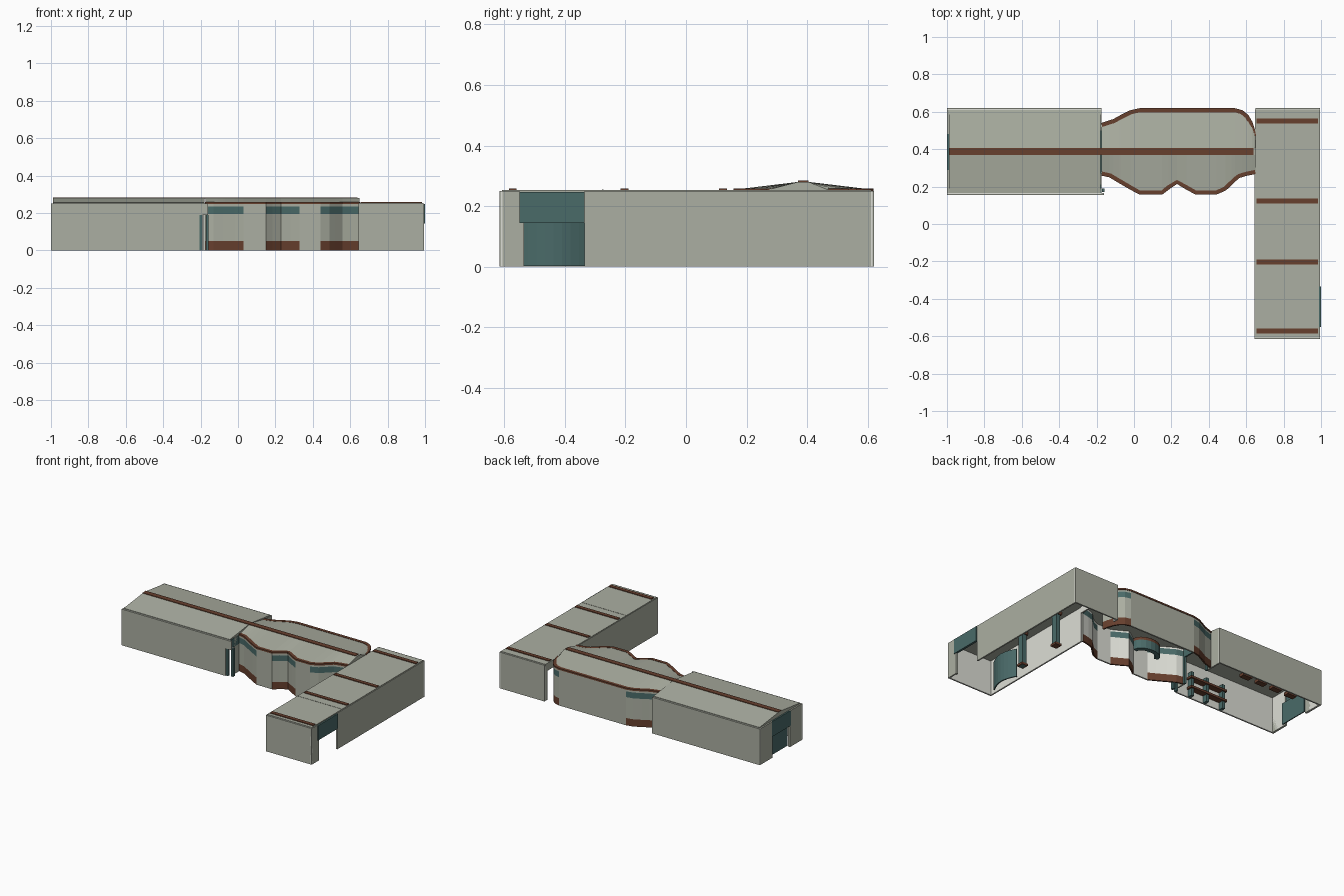
import bpy, bmesh, math

if "Cube" in bpy.data.objects:
    bpy.data.objects.remove(bpy.data.objects["Cube"])

COLORS = {
    "stone_grey": (0.41, 0.43, 0.36), "rust_brown": (0.135, 0.05, 0.027),
    "glass_teal": (0.068, 0.145, 0.14), "pale_lining": (0.72, 0.73, 0.67),
}
M = {}
for n, c in COLORS.items():
    M[n] = bpy.data.materials.new(n)
    M[n].diffuse_color = (*c, 1)
GREY, BROWN, TEAL, PALE = M.values()


def finish(name, bm, mats):
    bmesh.ops.recalc_face_normals(bm, faces=bm.faces)
    me = bpy.data.meshes.new(name)
    bm.to_mesh(me)
    bm.free()
    for m in mats:
        me.materials.append(m)
    ob = bpy.data.objects.new(name, me)
    bpy.context.collection.objects.link(ob)
    return ob


def box(name, x0, x1, y0, y1, z0, z1, mat):
    bm = bmesh.new()
    bmesh.ops.create_cube(bm, size=1)
    for v in bm.verts:
        v.co = ((x0 + x1) / 2 + v.co.x * (x1 - x0),
                (y0 + y1) / 2 + v.co.y * (y1 - y0),
                (z0 + z1) / 2 + v.co.z * (z1 - z0))
    return finish(name, bm, [mat])


T = 0.01  # wall thickness


def wall_x(name, x0, x1, y, inward, z0=0.0, z1=0.25):
    """Wall along x: grey outside, pale lining inside."""
    a, b, c = y, y + inward * T / 2, y + inward * T
    box(name, x0, x1, min(a, b), max(a, b), z0, z1, GREY)
    box(name + "_lining", x0, x1, min(b, c), max(b, c), z0, z1, PALE)


def wall_y(name, y0, y1, x, inward, z0=0.0, z1=0.25):
    """Wall along y: grey outside, pale lining inside."""
    a, b, c = x, x + inward * T / 2, x + inward * T
    box(name, min(a, b), max(a, b), y0, y1, z0, z1, GREY)
    box(name + "_lining", min(b, c), max(b, c), y0, y1, z0, z1, PALE)


def offset(path, d):
    """Shift a polyline sideways by d (positive is to its left)."""
    out = []
    for i, p in enumerate(path):
        a, b = path[max(i - 1, 0)], path[min(i + 1, len(path) - 1)]
        dx, dy = b[0] - a[0], b[1] - a[1]
        l = math.hypot(dx, dy)
        out.append((p[0] - dy / l * d, p[1] + dx / l * d))
    return out


def ribbon(name, path, d, levels, mats, rule):
    """Upright strip of thickness d; rule(segment, level) picks the colour."""
    bm = bmesh.new()
    sides = [[[bm.verts.new((x, y, z)) for z in levels] for x, y in p]
             for p in (path, offset(path, d))]
    n, m = len(path), len(levels)
    for i in range(n - 1):
        for s in sides:
            for k in range(m - 1):
                f = bm.faces.new((s[i][k], s[i + 1][k], s[i + 1][k + 1], s[i][k + 1]))
                f.material_index = rule(i, k)
        for k in (0, m - 1):
            f = bm.faces.new((sides[0][i][k], sides[0][i + 1][k],
                              sides[1][i + 1][k], sides[1][i][k]))
            f.material_index = rule(i, min(k, m - 2))
    for i in (0, n - 1):
        for k in range(m - 1):
            bm.faces.new((sides[0][i][k], sides[1][i][k],
                          sides[1][i][k + 1], sides[0][i][k + 1]))
    return finish(name, bm, mats)


# --- west hall ---
wall_x("hall_front_wall", -1, -0.205, 0.155, 1)
wall_x("hall_front_lintel", -0.205, -0.16, 0.155, 1, 0.19)
wall_x("hall_back_wall", -1, -0.175, 0.62, -1)
for i, (a, b) in enumerate(((0.165, 0.28), (0.49, 0.61))):
    wall_y(f"hall_west_wall_{i}", a, b, -0.995, 1)
    box(f"hall_corner_{i}", -1, -0.985, a - 0.01, b + 0.01, 0.0, 0.25, GREY)
box("hall_door_header", -1, -0.99, 0.28, 0.49, 0.145, 0.25, TEAL)
box("hall_door", -0.975, -0.968, 0.28, 0.49, 0, 0.15, TEAL)
wall_y("hall_east_wall_back", 0.5, 0.61, -0.175, -1)
wall_y("hall_east_wall_front", 0.21, 0.27, -0.175, -1)
box("hall_east_header", -0.185, -0.175, 0.165, 0.5, 0.19, 0.25, TEAL)
for i, (x, y) in enumerate(((-0.205, 0.16), (-0.172, 0.17), (-0.185, 0.265), (-0.185, 0.485))):
    box(f"hall_side_door_frame_{i}", x, x + 0.015, y, y + 0.02, 0, 0.19, TEAL)


def gable(name, rows, mat):
    """Roof sheet; each row is x, south y, north y, with a flat ridge."""
    bm = bmesh.new()
    grid = []
    for x, s, n in rows:
        top = [(s, 0.255), (0.37, 0.28), (0.405, 0.28), (n, 0.255)]
        grid.append([bm.verts.new((x, y, z)) for y, z in top + [(n, 0.247), (s, 0.247)]])
    for a, b in zip(grid, grid[1:]):
        for k in range(6):
            bm.faces.new((a[k], b[k], b[(k + 1) % 6], a[(k + 1) % 6]))
    for r in (grid[0], grid[-1]):
        bm.faces.new(r)
    return finish(name, bm, [mat])


gable("hall_roof", [(-0.99, 0.165, 0.61), (-0.178, 0.165, 0.61)], GREY)
box("ridge_stripe", -0.99, 0.64, 0.37, 0.405, 0.278, 0.284, BROWN)

# hall furniture: shelving on the front wall and benches at the back
for z in (0.05, 0.12):
    box("shelf_board", -0.58, -0.29, 0.166, 0.21, z, z + 0.015, BROWN)
for x in (-0.57, -0.44, -0.32):
    box("shelf_post", x, x + 0.02, 0.167, 0.2, 0, 0.17, TEAL)
for i in range(4):
    box("hall_bench", -0.85 + i * 0.12, -0.78 + i * 0.12, 0.52, 0.56, 0.03, 0.05, BROWN)

# --- wavy middle section ---
SOUTH = [(-0.175, 0.262), (-0.13, 0.252), (-0.08, 0.222), (-0.02, 0.187), (0.03, 0.16),
         (0.15, 0.16), (0.185, 0.187), (0.23, 0.217), (0.28, 0.187), (0.33, 0.16),
         (0.44, 0.16), (0.49, 0.182), (0.52, 0.21), (0.56, 0.248), (0.60, 0.26), (0.65, 0.27)]
NORTH = [(0.65, 0.47), (0.643, 0.505), (0.63, 0.545), (0.61, 0.58), (0.58, 0.605),
         (0.54, 0.616), (0.03, 0.616), (-0.02, 0.605), (-0.07, 0.58), (-0.11, 0.558),
         (-0.175, 0.537)]
LEVELS = [0, 0.05, 0.195, 0.235, 0.25]

for name, path in (("front", SOUTH), ("back", NORTH)):
    def banded(i, k, p=path, base=0):
        bent = abs(p[i + 1][1] - p[i][1]) > 0.002
        return {0: 1, 2: 2}.get(k, base) if bent else base
    ribbon(f"wavy_{name}_wall", path, 0.006, LEVELS, [GREY, BROWN, TEAL], banded)
    ribbon(f"wavy_{name}_lining", offset(path, 0.0065), 0.004, LEVELS,
           [PALE, BROWN, TEAL], banded)
    ribbon(f"wavy_{name}_roof_rim", offset(path, -0.003), 0.022, [0.248, 0.259],
           [BROWN], lambda i, k: 0)


def at(path, x):
    """Linear y of a polyline at x."""
    p = sorted(path)
    for a, b in zip(p, p[1:]):
        if a[0] <= x <= b[0]:
            return a[1] + (b[1] - a[1]) * (x - a[0]) / max(b[0] - a[0], 1e-6)
    return p[-1][1]


xs = sorted({p[0] for p in SOUTH + NORTH})
gable("wavy_roof", [(x, at(SOUTH, x) + 0.004, at(NORTH, x) - 0.004) for x in xs], GREY)
desk = [(0.24 + 0.1 * math.cos(math.radians(a)), 0.4 + 0.07 * math.sin(math.radians(a)))
        for a in range(0, 181, 20)]
ribbon("reception_desk", desk, 0.03, [0, 0.06, 0.08], [TEAL, BROWN], lambda i, k: k)

# --- east wing ---
wall_x("wing_front_wall", 0.645, 0.995, -0.615, 1)
wall_x("wing_back_wall", 0.65, 0.995, 0.62, -1)
wall_y("wing_east_wall_long", -0.335, 0.62, 0.995, -1)
wall_y("wing_east_wall_short", -0.615, -0.55, 0.995, -1)
wall_y("wing_west_wall", -0.605, 0.27, 0.645, 1)
wall_y("wing_west_wall_back", 0.585, 0.61, 0.65, 1)
wall_y("wing_west_lintel", 0.27, 0.585, 0.65, 1, 0.2)
box("wing_door_header", 0.985, 1.0, -0.55, -0.335, 0.145, 0.247, TEAL)
box("wing_door_jamb", 0.98, 0.995, -0.55, -0.535, 0, 0.145, GREY)
screen = [(0.68 + 0.035 * math.sin(math.pi * i / 8), -0.55 + 0.225 * i / 8) for i in range(9)]
ribbon("curved_screen", screen, 0.008, [0.003, 0.2], [TEAL], lambda i, k: 0)
box("wing_roof", 0.648, 0.99, -0.607, 0.612, 0.243, 0.254, GREY)
box("roof_joint", 0.655, 0.985, -0.277, -0.272, 0.25, 0.2555, GREY)
for y in (0.55, 0.122, -0.203, -0.572):
    box("roof_stripe", 0.655, 0.985, y - 0.013, y + 0.013, 0.25, 0.259, BROWN)
for y in (0.122, -0.203):
    box("pillar", 0.72, 0.75, y - 0.02, y + 0.02, 0, 0.22, TEAL)
    box("pillar_cap", 0.71, 0.76, y - 0.026, y + 0.026, 0.22, 0.243, BROWN)
    box("pillar_foot", 0.712, 0.758, y - 0.024, y + 0.024, 0, 0.015, BROWN)

for m in bpy.data.materials:
    if m.users and not m.is_grease_pencil:
        m.use_nodes = True
        m.node_tree.nodes["Principled BSDF"].inputs["Base Color"].default_value = m.diffuse_color
